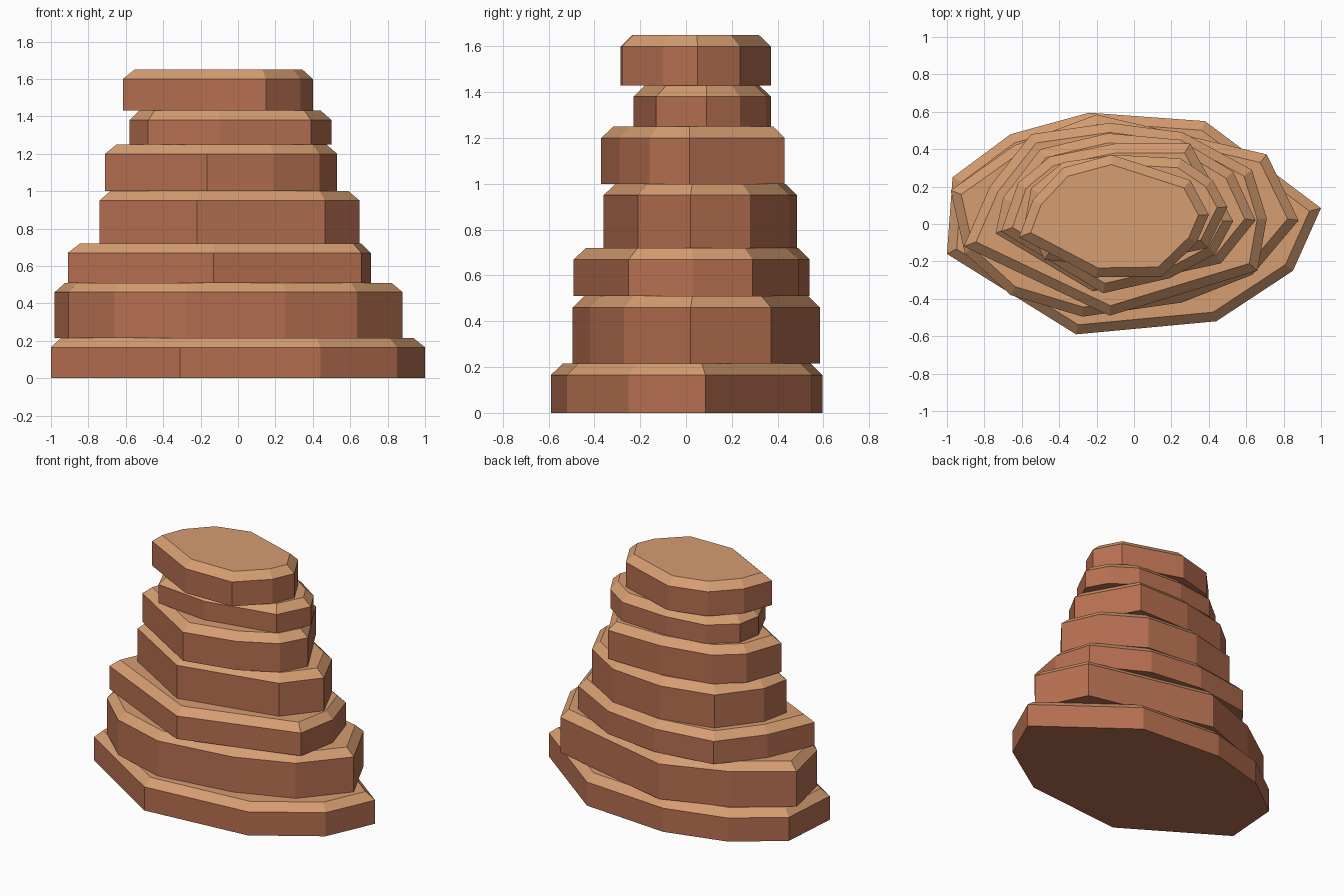
import bpy, bmesh

if "Cube" in bpy.data.objects:
    bpy.data.objects.remove(bpy.data.objects["Cube"])


def flat_colour(name, rgb):
    m = bpy.data.materials.new(name)
    m.diffuse_color = (*rgb, 1)
    m.use_nodes = True
    m.node_tree.nodes["Principled BSDF"].inputs["Base Color"].default_value = m.diffuse_color
    return m


CLAY = flat_colour("red clay rock", (0.47, 0.16, 0.082))
SAND = flat_colour("sandy ledge", (0.67, 0.34, 0.165))
BEVEL = 0.05


def rock_layer(name, z0, z1, outline):
    """Upright slab of rock with a chamfered top rim."""
    bm = bmesh.new()
    base = bm.faces.new([bm.verts.new((x, y, z0)) for x, y in outline])
    base.normal_update()
    ext = bmesh.ops.extrude_face_region(bm, geom=[base], use_keep_orig=True)
    top_verts = [v for v in ext["geom"] if isinstance(v, bmesh.types.BMVert)]
    for v in top_verts:
        v.co.z = z1
    bmesh.ops.recalc_face_normals(bm, faces=bm.faces[:])
    rim = [e for e in bm.edges if all(v.co.z > z1 - 1e-4 for v in e.verts)]
    bmesh.ops.bevel(bm, geom=rim, offset=BEVEL, offset_type='OFFSET',
                    segments=1, profile=0.5, affect='EDGES')
    bmesh.ops.recalc_face_normals(bm, faces=bm.faces[:])
    # upward facing faces are sandy, walls and underside are clay
    for f in bm.faces:
        f.normal_update()
        f.material_index = 1 if f.normal.z > 0.3 else 0
    me = bpy.data.meshes.new(name)
    bm.to_mesh(me)
    bm.free()
    me.materials.append(CLAY)
    me.materials.append(SAND)
    ob = bpy.data.objects.new(name, me)
    bpy.context.collection.objects.link(ob)


# Layers from the ground up, outlines counter-clockwise from the left
rock_layer("base_layer", 0, 0.215, [
    (-1, -.16), (-.31, -.59), (.44, -.52), (.85, -.25), (1, .085),
    (.38, .55), (-.24, .595), (-.66, .48), (-.97, .25)])
rock_layer("second_layer", 0.215, 0.51, [
    (-.905, -.155), (-.66, -.38), (-.275, -.495), (.255, -.42), (.635, -.27),
    (.88, .02), (.71, .372), (-.2, .585), (-.64, .42), (-.98, .18)])
rock_layer("third_layer", 0.51, 0.72, [
    (-.91, -.12), (-.13, -.49), (.66, -.25), (.71, .03), (.63, .29),
    (.26, .49), (-.13, .54), (-.55, .48), (-.77, .2)])
rock_layer("fourth_layer", 0.72, 1.0, [
    (-.74, -.05), (-.22, -.36), (.465, -.21), (.65, .02), (.53, .28),
    (.25, .45), (-.14, .485), (-.5, .4), (-.7, .14)])
rock_layer("fifth_layer", 1.0, 1.25, [
    (-.71, -.04), (-.165, -.37), (.19, -.29), (.435, -.16), (.53, .015),
    (.3, .43), (-.1, .43), (-.45, .36), (-.62, .22)])
rock_layer("sixth_layer", 1.25, 1.43, [
    (-.48, -.19), (-.1, -.23), (.39, -.13), (.5, .09), (.42, .235),
    (.25, .35), (-.1, .37), (-.38, .33), (-.55, .19), (-.58, .03)])
rock_layer("cap_layer", 1.43, 1.65, [
    (-.615, -.07), (-.205, -.285), (.15, -.28), (.335, -.1), (.4, .05),
    (.3, .235), (-.12, .37), (-.38, .3), (-.54, .13)])
